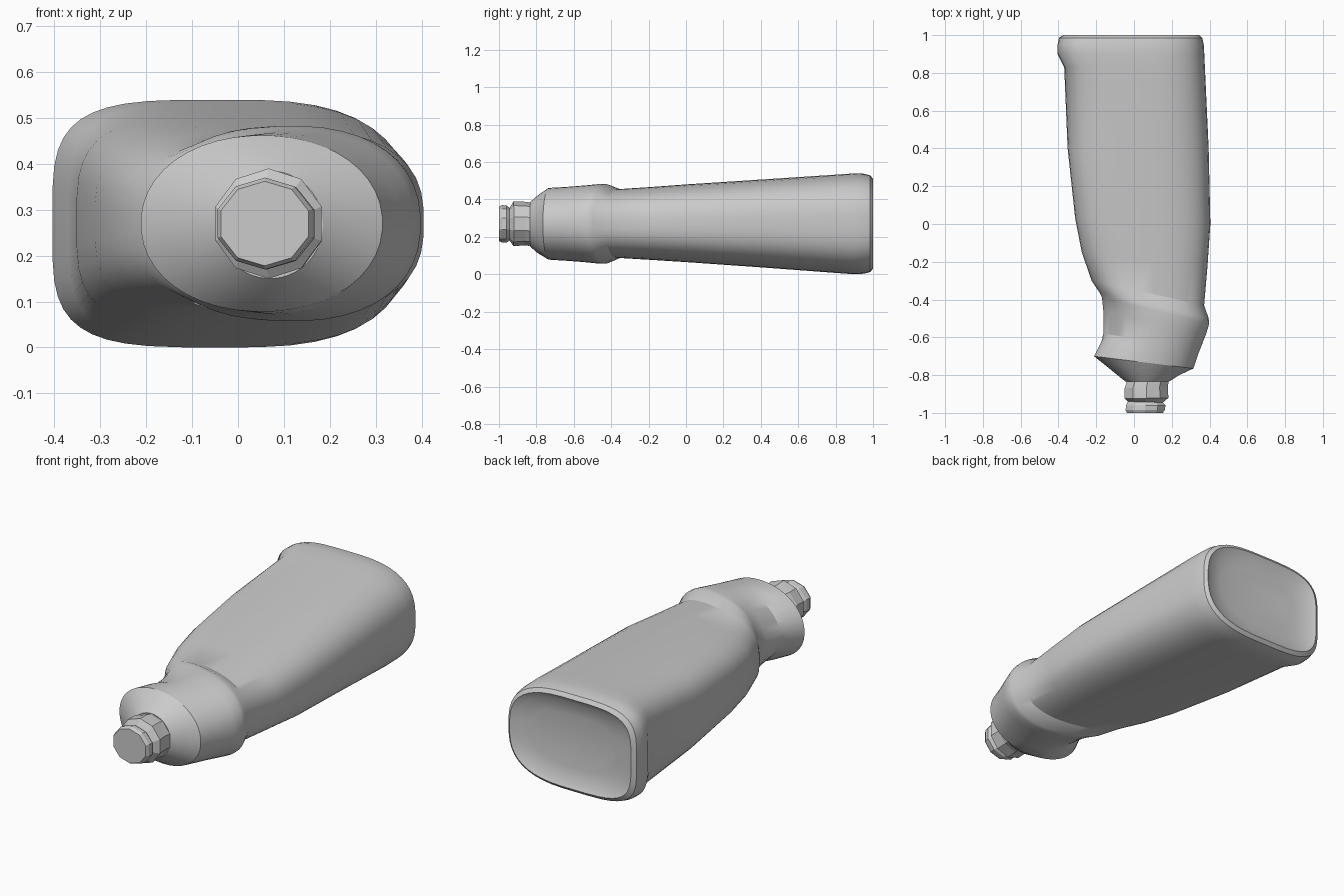
import bpy, bmesh
from math import cos, sin, pi, radians, copysign


def section(bm, sides, yl, yr, xl, xr, z0, z1, el=2.0, er=2.0):
    """Superellipse ring; yl / yr tilt it, el / er square off left / right half."""
    ring = []
    xc, zc, a, b = (xl + xr) / 2, (z0 + z1) / 2, (xr - xl) / 2, (z1 - z0) / 2
    for i in range(sides):
        t = 2 * pi * (i + 0.5) / sides
        c, s = cos(t), sin(t)
        e = er if c > 0 else el
        u = copysign(abs(c) ** (2 / e), c)
        v = copysign(abs(s) ** (2 / e), s)
        y = yl + (yr - yl) * (u + 1) / 2
        ring.append(bm.verts.new((xc + a * u, y, zc + b * v)))
    return ring


def loft(name, sides, rows, angle):
    bm = bmesh.new()
    rings = [section(bm, sides, *r) for r in rows]
    for p, q in zip(rings, rings[1:]):
        for i in range(sides):
            j = (i + 1) % sides
            bm.faces.new((p[i], p[j], q[j], q[i]))
    bm.faces.new(rings[0])
    bm.faces.new(rings[-1])
    bmesh.ops.recalc_face_normals(bm, faces=bm.faces)
    me = bpy.data.meshes.new(name)
    bm.to_mesh(me)
    bm.free()
    ob = bpy.data.objects.new(name, me)
    bpy.context.collection.objects.link(ob)
    bpy.ops.object.select_all(action='DESELECT')
    ob.select_set(True)
    bpy.context.view_layer.objects.active = ob
    bpy.ops.object.shade_smooth_by_angle(angle=radians(angle))
    return ob


# Handle body: recessed base, lip on the left, taper, tilted collar, finger notch, shoulder
loft("handle_body", 44, [
    (0.97, 0.97, -0.26, 0.24, 0.13, 0.41, 3.5, 2.8),
    (0.985, 0.985, -0.345, 0.315, 0.055, 0.485, 4.0, 2.8),
    (1.00, 1.00, -0.375, 0.345, 0.03, 0.51, 4.0, 2.8),
    (0.985, 0.985, -0.398, 0.362, 0.012, 0.53, 4.0, 2.8),
    (0.95, 0.95, -0.405, 0.370, 0.003, 0.538, 4.0, 2.8),
    (0.90, 0.90, -0.405, 0.373, 0.0, 0.54, 4.0, 2.8),
    (0.83, 0.83, -0.37, 0.376, 0.005, 0.535, 3.8, 2.8),
    (0.40, 0.40, -0.352, 0.396, 0.037, 0.507, 3.6, 2.7),
    (0.03, 0.0, -0.312, 0.405, 0.064, 0.482, 3.3, 2.7),
    (-0.15, -0.22, -0.277, 0.390, 0.077, 0.467, 3.0, 2.6),
    (-0.30, -0.43, -0.225, 0.372, 0.088, 0.455, 2.7, 2.5),
    (-0.36, -0.50, -0.185, 0.396, 0.058, 0.482, 2.4, 2.4),
    (-0.39, -0.53, -0.170, 0.398, 0.057, 0.483, 2.2, 2.3),
    (-0.46, -0.58, -0.163, 0.383, 0.063, 0.477, 1.9, 2.2),
    (-0.58, -0.66, -0.163, 0.352, 0.071, 0.469, 1.7, 2.1),
    (-0.62, -0.69, -0.172, 0.340, 0.073, 0.467, 2.05, 2.1),
    (-0.70, -0.765, -0.212, 0.315, 0.078, 0.462, 2.1, 2.1),
    (-0.79, -0.80, -0.10, 0.24, 0.115, 0.42, 2.0, 2.0),
    (-0.835, -0.835, -0.045, 0.185, 0.15, 0.385),
], 28)

# Faceted neck and nozzle tip
loft("nozzle", 10, [
    (-0.80, -0.80, -0.04, 0.18, 0.16, 0.38),
    (-0.84, -0.84, -0.045, 0.188, 0.152, 0.385),
    (-0.87, -0.86, -0.055, 0.185, 0.155, 0.388),
    (-0.925, -0.92, -0.055, 0.188, 0.15, 0.39),
    (-0.94, -0.945, -0.037, 0.158, 0.18, 0.355),
    (-0.96, -0.96, -0.047, 0.172, 0.17, 0.368),
    (-0.985, -0.985, -0.05, 0.168, 0.17, 0.37),
    (-1.00, -1.00, -0.042, 0.158, 0.178, 0.362),
], 10)
